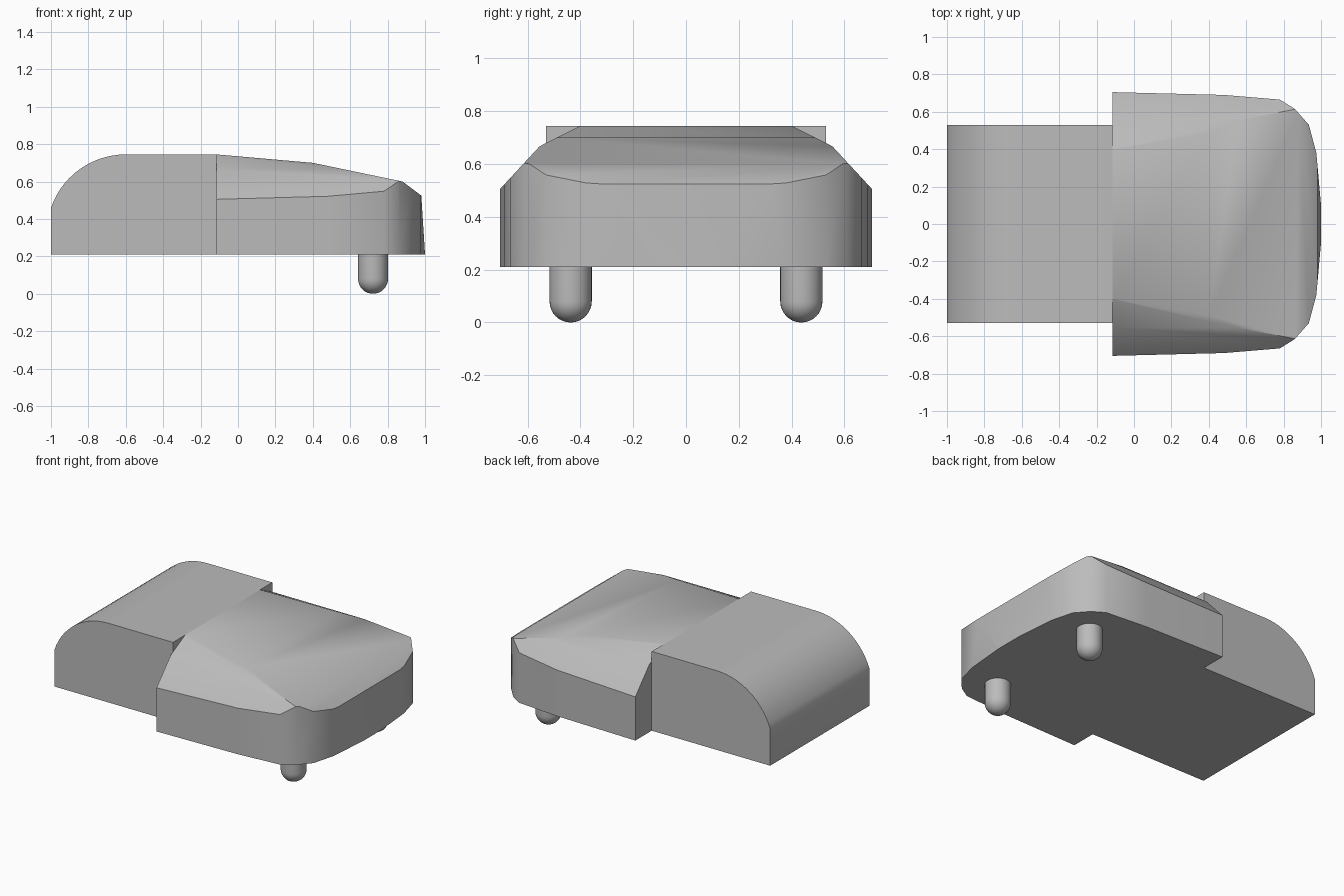
import bpy, bmesh
from math import sin, cos, radians, pi
from mathutils import Vector

cube = bpy.data.objects.get("Cube")
if cube:
    bpy.data.objects.remove(cube, do_unlink=True)

BASE, TOP = 0.21, 0.745
STEP_X = -0.115

grey = bpy.data.materials.new("plain grey")
grey.use_nodes = True
colour = (0.5, 0.5, 0.5, 1)
grey.diffuse_color = colour
grey.node_tree.nodes["Principled BSDF"].inputs["Base Color"].default_value = colour


def finish(name, bm):
    bmesh.ops.recalc_face_normals(bm, faces=bm.faces)
    mesh = bpy.data.meshes.new(name)
    bm.to_mesh(mesh)
    bm.free()
    mesh.materials.append(grey)
    obj = bpy.data.objects.new(name, mesh)
    bpy.context.collection.objects.link(obj)
    bpy.ops.object.select_all(action='DESELECT')
    obj.select_set(True)
    bpy.context.view_layer.objects.active = obj
    bpy.ops.object.shade_smooth_by_angle(angle=radians(30))
    return obj


def prism(points, offset):
    bm = bmesh.new()
    face = bm.faces.new([bm.verts.new(p) for p in points])
    ext = bmesh.ops.extrude_face_region(bm, geom=[face])
    verts = [v for v in ext["geom"] if isinstance(v, bmesh.types.BMVert)]
    bmesh.ops.translate(bm, verts=verts, vec=offset)
    return bm


def trim(bm, point, normal):
    """Slice off everything on the normal side and cap the cut."""
    bmesh.ops.bisect_plane(bm, geom=bm.verts[:] + bm.edges[:] + bm.faces[:],
                           plane_co=point, plane_no=normal, clear_outer=True)
    bmesh.ops.holes_fill(bm, edges=[e for e in bm.edges if e.is_boundary])


# Rear body: side profile with a rounded upper back edge
HALF, R, ARC_X = 0.53, 0.423, -0.6
profile = [(STEP_X, BASE), (STEP_X, TOP)]
profile += [(ARC_X - R * sin(radians(a)), TOP - R + R * cos(radians(a)))
            for a in [71 * i / 14 for i in range(15)]]
profile += [(-1, BASE)]
finish("rear_body", prism([(x, -HALF, z) for x, z in profile], (0, 2 * HALF, 0)))

# Front body: rounded plan outline raised to full height, then trimmed
half_plan = [(STEP_X, 0.705), (0.48, 0.69), (0.78, 0.665), (0.86, 0.615),
             (0.935, 0.53), (0.975, 0.38), (1.0, 0.1)]
plan = half_plan + [(x, -y) for x, y in reversed(half_plan)]
front = prism([(x, y, BASE) for x, y in plan], (0, 0, TOP - BASE))

# Sloping top and leaning nose
ridge = [(STEP_X, TOP), (0.4, 0.70), (0.88, 0.6), (0.98, 0.525), (1.0, BASE)]
for (x0, z0), (x1, z1) in zip(ridge, ridge[1:]):
    trim(front, (x0, 0, z0), Vector((z0 - z1, 0, x1 - x0)).normalized())

# Shoulder chamfers on both sides
shoulder = [(0.4, TOP), (0.555, 0.667), (0.705, 0.505)]
for side in (1, -1):
    for (y0, z0), (y1, z1) in zip(shoulder, shoulder[1:]):
        trim(front, (0, side * y0, z0),
             Vector((0, side * (z0 - z1), y1 - y0)).normalized())
finish("front_body", front)

# Round-ended pegs under the front
PEG_R, SEGS = 0.08, 32
peg_profile = [(PEG_R * sin(a), PEG_R * (1 - cos(a)))
               for a in [pi / 2 * i / 8 for i in range(9)]] + [(PEG_R, BASE + 0.01)]
for name, y in (("left_peg", 0.437), ("right_peg", -0.437)):
    bm = bmesh.new()
    verts = [bm.verts.new((r, 0, z)) for r, z in peg_profile]
    edges = [bm.edges.new(pair) for pair in zip(verts, verts[1:])]
    bmesh.ops.spin(bm, geom=verts + edges, cent=(0, 0, 0), axis=(0, 0, 1),
                   angle=2 * pi, steps=SEGS)
    bmesh.ops.remove_doubles(bm, verts=bm.verts[:], dist=0.0005)
    bmesh.ops.holes_fill(bm, edges=[e for e in bm.edges if e.is_boundary])
    finish(name, bm).location = (0.722, y, 0)
